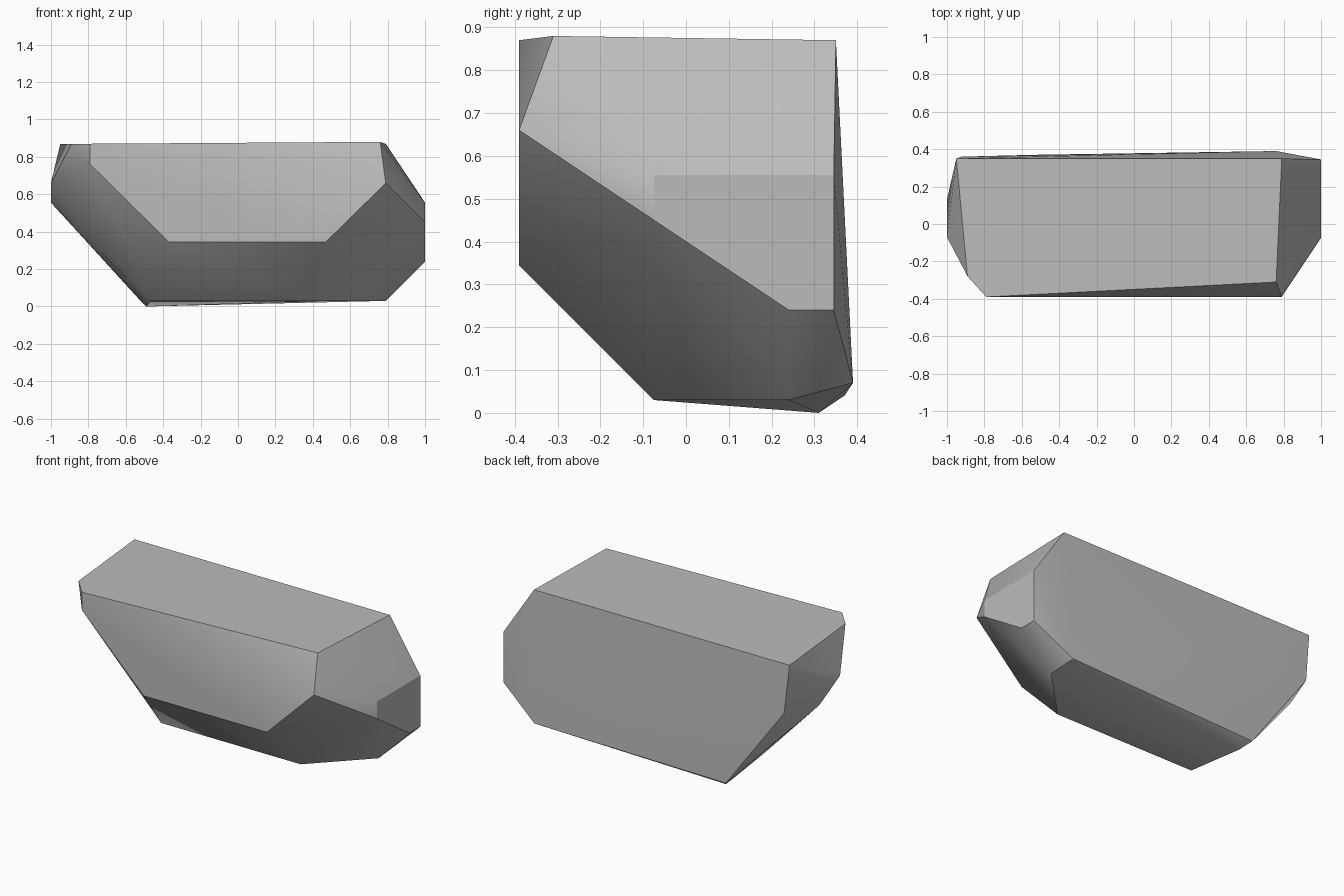
import bpy
import bmesh
import math

cube = bpy.data.objects.get("Cube")
if cube:
    bpy.data.objects.remove(cube, do_unlink=True)

# Stone colour
stone = bpy.data.materials.new("stone_grey")
stone.use_nodes = True
grey = (0.5, 0.5, 0.5, 1)
stone.diffuse_color = grey
bsdf = stone.node_tree.nodes["Principled BSDF"]
bsdf.inputs["Base Color"].default_value = grey
bsdf.inputs["Roughness"].default_value = 0.9

# Corner points of the chipped block, grouped by the side they shape
top = [(-.79, -.39, .87), (.76, -.31, .88), (.79, .35, .87),
       (-.95, .35, .87), (-.89, -.28, .87)]
front = [(.79, -.39, .66), (.47, -.39, .345), (-.37, -.39, .345), (-.79, -.39, .76)]
right_end = [(1, -.075, .555), (1, -.075, .45), (1, .24, .24),
             (1, .345, .24), (1, .345, .555)]
left_end = [(-1, .13, .555), (-1, -.07, .66), (-.92, .36, .57)]
base = [(.76, .39, .07), (.79, .24, .03), (.48, -.075, .03),
        (-.47, -.075, .03), (-.49, .31, 0), (-.53, .37, .04)]

# Wrap the corners in a faceted shell and merge the flat facets
bm = bmesh.new()
for corner in top + front + right_end + left_end + base:
    bm.verts.new(corner)
bmesh.ops.convex_hull(bm, input=bm.verts[:])
bmesh.ops.dissolve_limit(bm, angle_limit=math.radians(1.5),
                         verts=bm.verts[:], edges=bm.edges[:])
bmesh.ops.recalc_face_normals(bm, faces=bm.faces[:])
mesh = bpy.data.meshes.new("rock")
bm.to_mesh(mesh)
bm.free()
mesh.materials.append(stone)

rock = bpy.data.objects.new("rock", mesh)
bpy.context.collection.objects.link(rock)

# Soft shading across shallow facets, crisp chipped edges elsewhere
bpy.ops.object.select_all(action="DESELECT")
rock.select_set(True)
bpy.context.view_layer.objects.active = rock
bpy.ops.object.shade_smooth_by_angle(angle=math.radians(32))
